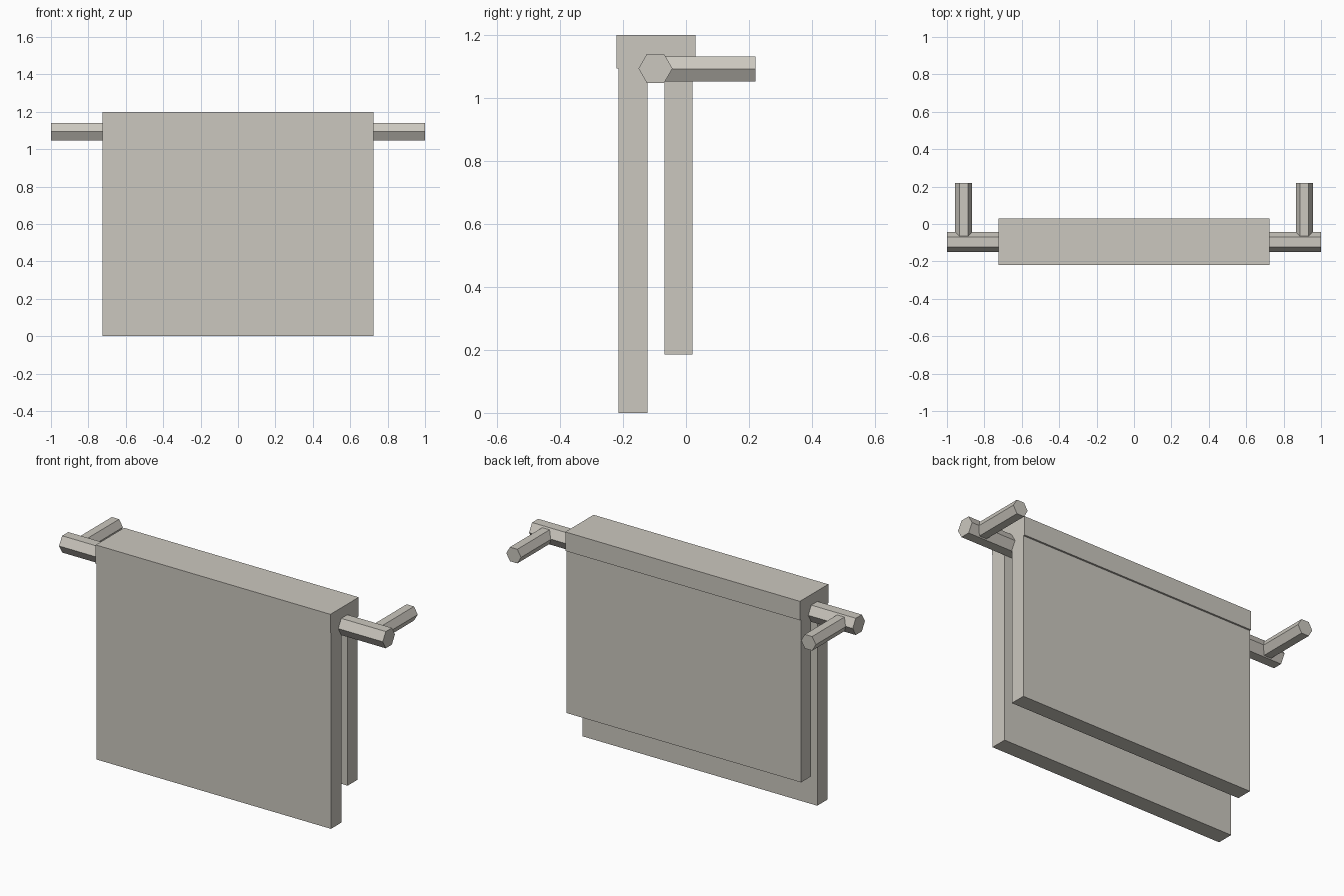
import bpy, bmesh, math

if "Cube" in bpy.data.objects:
    bpy.data.objects.remove(bpy.data.objects["Cube"])

mat = bpy.data.materials.new("warm grey")
mat.diffuse_color = (0.60, 0.575, 0.52, 1)
mat.use_nodes = True
mat.node_tree.nodes["Principled BSDF"].inputs["Base Color"].default_value = mat.diffuse_color


def prism(name, ring, direction):
    """Extrude a closed ring of 3D points along a direction."""
    bm = bmesh.new()
    face = bm.faces.new([bm.verts.new(p) for p in ring])
    ext = bmesh.ops.extrude_face_region(bm, geom=[face], use_keep_orig=True)
    verts = [g for g in ext["geom"] if isinstance(g, bmesh.types.BMVert)]
    bmesh.ops.translate(bm, verts=verts, vec=direction)
    bmesh.ops.recalc_face_normals(bm, faces=bm.faces[:])
    me = bpy.data.meshes.new(name)
    bm.to_mesh(me)
    bm.free()
    me.materials.append(mat)
    ob = bpy.data.objects.new(name, me)
    bpy.context.collection.objects.link(ob)
    return ob


def hexagon(r):
    return [(r * math.cos(i * math.pi / 3), r * math.sin(i * math.pi / 3)) for i in range(6)]


# towel: one folded profile hanging over the bar, with a slightly wider top fold
profile = [(-0.22, 1.2), (-0.22, 1.094), (-0.215, 1.094), (-0.215, 0), (-0.123, 0),
           (-0.123, 1.094), (-0.068, 1.094), (-0.068, 0.185), (0.02, 0.185),
           (0.02, 1.094), (0.03, 1.094), (0.03, 1.2)]
prism("towel", [(-0.725, y, z) for y, z in profile], (1.45, 0, 0))

# hexagonal rail running the full width
prism("rail", [(-1, -0.097 + a, 1.094 + b) for a, b in hexagon(0.054)], (2, 0, 0))

# wall pegs joining the rail to the wall behind
for side, label in ((-1, "left"), (1, "right")):
    prism(label + "_wall_peg",
          [(side * 0.911 + a, -0.09, 1.0925 + b) for a, b in hexagon(0.0455)], (0, 0.31, 0))
